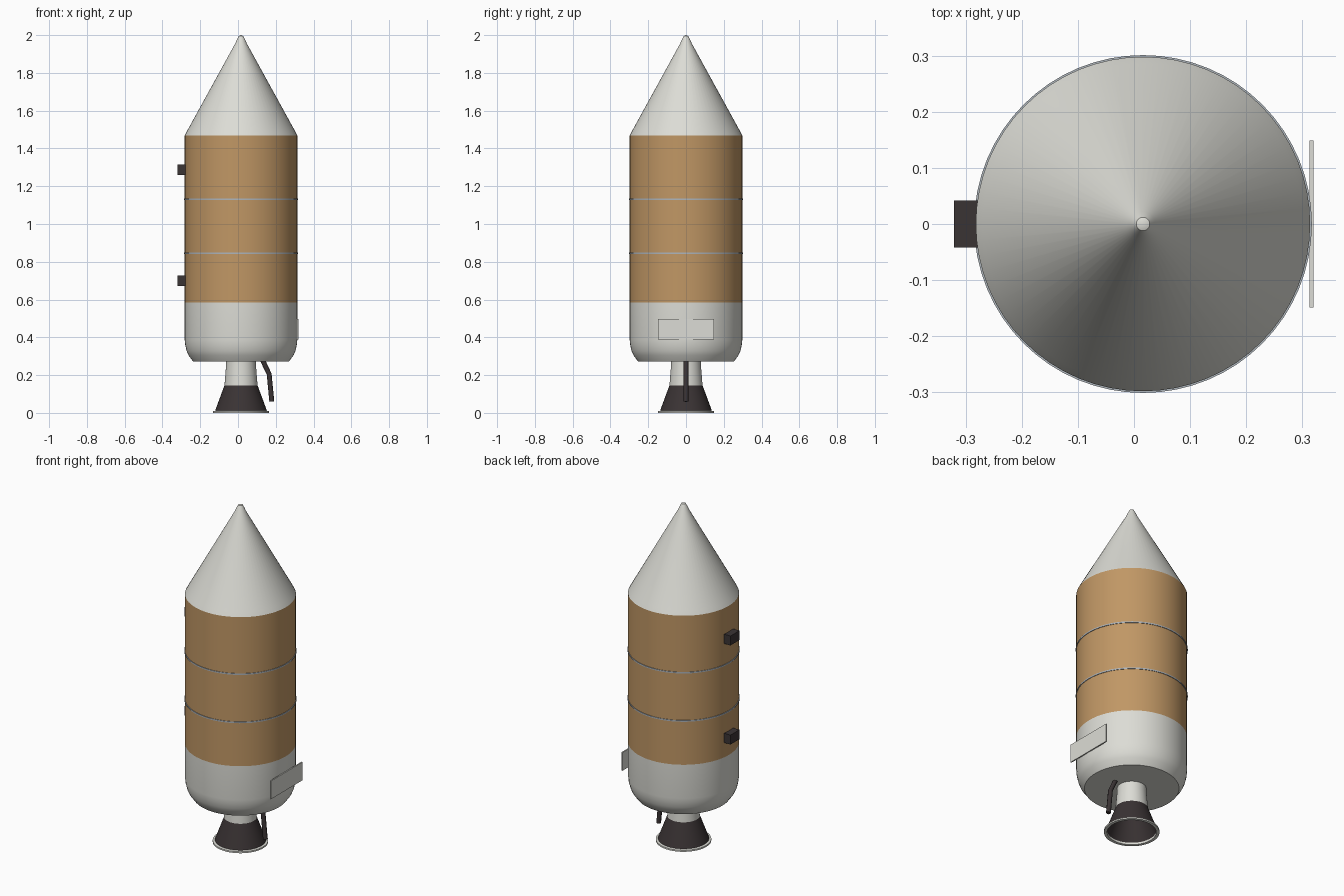
import bpy, bmesh, math
from mathutils import Vector

if "Cube" in bpy.data.objects:
    bpy.data.objects.remove(bpy.data.objects["Cube"], do_unlink=True)

AXIS_X = 0.016
RADIUS = 0.298


def material(name, rgb):
    m = bpy.data.materials.new(name)
    m.use_nodes = True
    m.diffuse_color = (*rgb, 1)
    m.node_tree.nodes["Principled BSDF"].inputs["Base Color"].default_value = (*rgb, 1)
    return m


WHITE = material("warm white", (0.72, 0.72, 0.67))
TAN = material("insulation tan", (0.53, 0.31, 0.13))
DARK = material("dark metal", (0.042, 0.033, 0.034))
STEEL = material("seam grey", (0.42, 0.46, 0.50))


def finish(name, bm, mat, angle=30):
    bmesh.ops.recalc_face_normals(bm, faces=bm.faces)
    mesh = bpy.data.meshes.new(name)
    bm.to_mesh(mesh)
    bm.free()
    mesh.materials.append(mat)
    ob = bpy.data.objects.new(name, mesh)
    bpy.context.collection.objects.link(ob)
    bpy.ops.object.select_all(action='DESELECT')
    ob.select_set(True)
    bpy.context.view_layer.objects.active = ob
    bpy.ops.object.shade_smooth_by_angle(angle=math.radians(angle))
    return ob


def lathe(name, profile, mat, closed=False, segments=64):
    """Revolve (radius, height) points; open profiles may end on the axis."""
    bm = bmesh.new()
    verts = [bm.verts.new((r, 0, z)) for r, z in profile]
    pairs = list(zip(verts, verts[1:])) + ([(verts[-1], verts[0])] if closed else [])
    edges = [bm.edges.new(p) for p in pairs]
    bmesh.ops.spin(bm, geom=verts + edges, cent=(0, 0, 0), axis=(0, 0, 1),
                   angle=math.tau, steps=segments)
    bmesh.ops.remove_doubles(bm, verts=bm.verts, dist=0.0001)
    ob = finish(name, bm, mat)
    ob.location.x = AXIS_X
    return ob


def box(name, center, size, mat):
    bm = bmesh.new()
    bmesh.ops.create_cube(bm, size=1)
    bmesh.ops.scale(bm, vec=size, verts=bm.verts)
    ob = finish(name, bm, mat)
    ob.location = center
    return ob


# Main hull: skirt, insulated tank and nose cone
lathe("lower_skirt", [(0, 0.272), (0.254, 0.272), (0.278, 0.305), (0.288, 0.328),
                      (0.295, 0.358), (RADIUS, 0.385), (RADIUS, 0.585)], WHITE)
lathe("tank", [(RADIUS, 0.585), (RADIUS, 1.468)], TAN)
lathe("nose_cone", [(RADIUS, 1.468), (0.286, 1.492), (0.03, 1.957), (0.022, 1.976),
                    (0.012, 1.995), (0, 2.0)], WHITE)

# Thin seams around the tank
for label, z in (("lower", 0.845), ("upper", 1.131)):
    lathe(label + "_tank_seam", [(0.29, z - 0.004), (0.301, z - 0.004),
                                 (0.301, z + 0.004), (0.29, z + 0.004)], STEEL, closed=True)

# Engine
lathe("engine_neck", [(0.078, 0.28), (0.08, 0.24), (0.088, 0.14), (0, 0.14)], WHITE)
lathe("engine_bell", [(0.086, 0.15), (0.137, 0.012), (0.132, 0.012), (0.08, 0.145),
                      (0, 0.145)], DARK)
lathe("bell_rim", [(0.132, 0.0), (0.149, 0.0), (0.149, 0.009), (0.132, 0.012)],
      WHITE, closed=True)

# Bent exhaust pipe beside the engine
curve = bpy.data.curves.new("exhaust_pipe", 'CURVE')
curve.dimensions = '3D'
curve.bevel_depth = 0.013
curve.bevel_resolution = 2
curve.use_fill_caps = True
path = [(0.125, 0.29), (0.165, 0.205), (0.179, 0.06)]
spline = curve.splines.new('POLY')
spline.points.add(len(path) - 1)
for p, (x, z) in zip(spline.points, path):
    p.co = (x, 0, z, 1)
curve.materials.append(DARK)
pipe = bpy.data.objects.new("exhaust_pipe", curve)
bpy.context.collection.objects.link(pipe)

# Attachment blocks on one side, flat panel on the other
for label, z in (("lower", 0.70), ("upper", 1.287)):
    box(label + "_attachment_block", (-0.296, 0, z), (0.05, 0.084, 0.056), DARK)
box("side_panel", (0.316, 0, 0.442), (0.007, 0.298, 0.108), WHITE)
